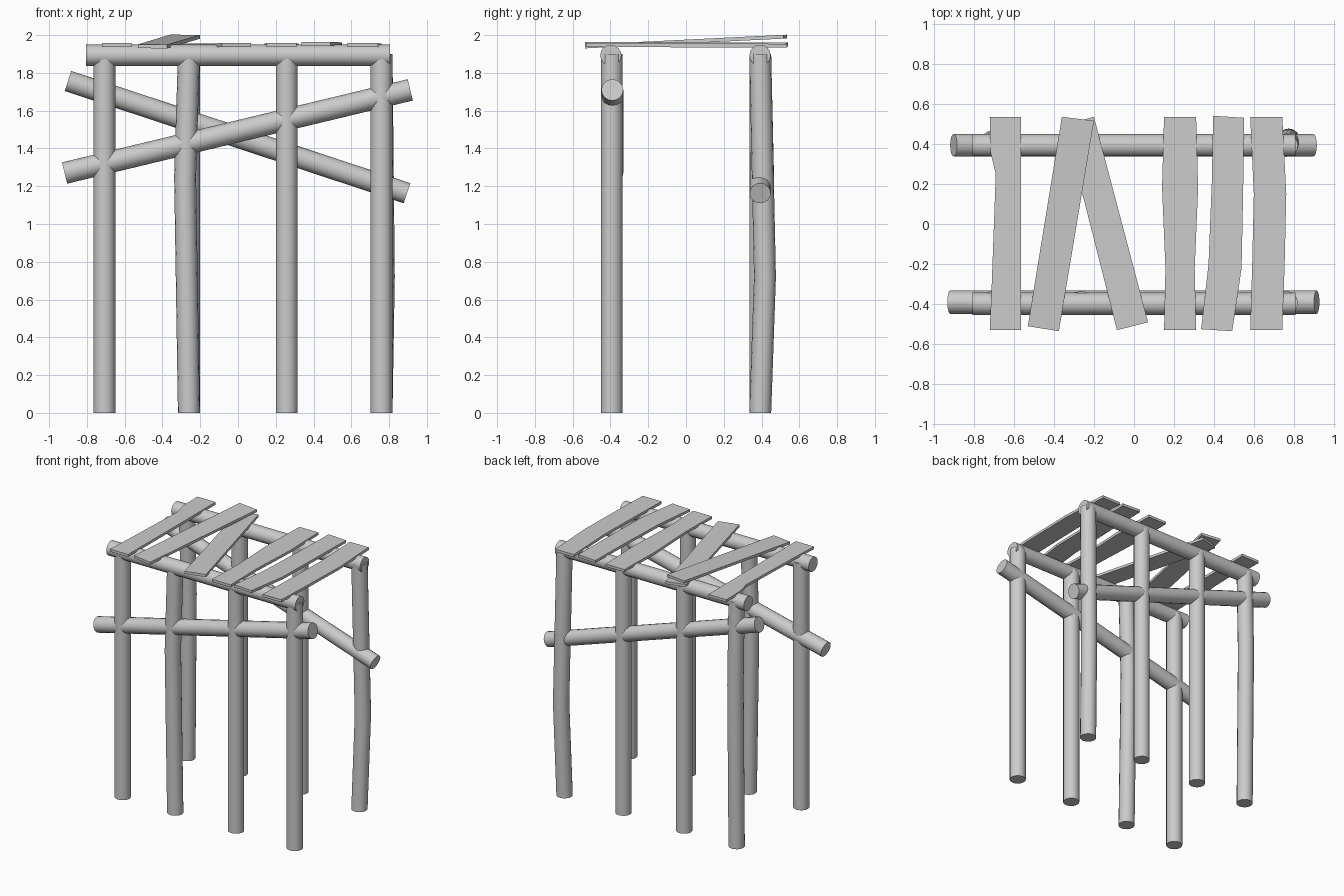
import bpy, bmesh, math
from mathutils import Vector

if "Cube" in bpy.data.objects:
    bpy.data.objects.remove(bpy.data.objects["Cube"])

SIDES = 16


def finish(bm, name, smooth):
    bmesh.ops.recalc_face_normals(bm, faces=bm.faces)
    me = bpy.data.meshes.new(name)
    bm.to_mesh(me)
    bm.free()
    ob = bpy.data.objects.new(name, me)
    bpy.context.collection.objects.link(ob)
    if smooth:
        bpy.ops.object.select_all(action='DESELECT')
        ob.select_set(True)
        bpy.context.view_layer.objects.active = ob
        bpy.ops.object.shade_smooth_by_angle(angle=math.radians(40))
    return ob


def pole(name, points, axis_end=None, r=0.06):
    """Round log swept through points, all rings square to the overall axis."""
    pts = [Vector(p) for p in points]
    q = (pts[-1] - pts[0]).to_track_quat('Z', 'Y')
    bm = bmesh.new()
    rings = []
    for p in pts:
        rings.append([bm.verts.new(p + q @ Vector((
            r * math.cos(2 * math.pi * i / SIDES),
            r * math.sin(2 * math.pi * i / SIDES), 0))) for i in range(SIDES)])
    for a, b in zip(rings, rings[1:]):
        for i in range(SIDES):
            j = (i + 1) % SIDES
            bm.faces.new((a[i], a[j], b[j], b[i]))
    bm.faces.new(rings[0])
    bm.faces.new(rings[-1])
    return finish(bm, name, True)


def plank(name, left, right, z_front, z_back, t=0.02):
    """Flat board: left and right edges as (x, y) from front to back."""
    bm = bmesh.new()

    def z(y):
        return z_front + (z_back - z_front) * (y + 0.53) / 1.06
    rows = []
    for (lx, ly), (rx, ry) in zip(left, right):
        rows.append([bm.verts.new(c) for c in (
            (lx, ly, z(ly)), (rx, ry, z(ry)),
            (rx, ry, z(ry) + t), (lx, ly, z(ly) + t))])
    for a, b in zip(rows, rows[1:]):
        for i in range(4):
            j = (i + 1) % 4
            bm.faces.new((a[i], a[j], b[j], b[i]))
    bm.faces.new(rows[0])
    bm.faces.new(rows[-1])
    return finish(bm, name, False)


# Posts, some slightly bowed: (bow dx, bow dy, bow height)
bows = {('front', 1): (-0.02, 0.0, 1.25), ('back', 3): (0.012, 0.025, 0.72),
        ('back', 0): (0.0, 0.015, 1.25)}
for side, y in (('front', -0.393), ('back', 0.393)):
    for k, x in enumerate((-0.707, -0.26, 0.258, 0.76)):
        pts = [(x, y, 0), (x, y, 1.9)]
        if (side, k) in bows:
            dx, dy, h = bows[side, k]
            pts.insert(1, (x + dx, y + dy, h))
        pole(f"{side}_post_{k + 1}", pts, r=0.058)

# Long beams on the posts
for side, y in (('front', -0.398), ('back', 0.392)):
    pole(f"{side}_beam", [(-0.805, y, 1.893), (0.805, y, 1.893)], r=0.056)

# Slanted braces
pole("front_brace", [(-0.918, -0.39, 1.27), (0.912, -0.39, 1.71)], r=0.058)
pole("back_brace", [(-0.9, 0.393, 1.757), (0.895, 0.393, 1.163)], r=0.056)

# Roof planks with uneven edges
plank("plank_1",
      [(-0.72, -0.53), (-0.71, -0.3), (-0.69, 0.25), (-0.717, 0.36), (-0.72, 0.535)],
      [(-0.565, -0.53), (-0.565, -0.3), (-0.565, 0.25), (-0.565, 0.36), (-0.565, 0.535)],
      1.937, 1.934)
plank("plank_2_raised", [(-0.53, -0.51), (-0.36, 0.535)],
      [(-0.375, -0.535), (-0.20, 0.515)], 1.93, 1.982)
plank("plank_3", [(-0.085, -0.53), (-0.345, 0.495)],
      [(0.07, -0.49), (-0.20, 0.535)], 1.937, 1.936)
plank("plank_4",
      [(0.15, -0.53), (0.157, -0.22), (0.14, 0.18), (0.15, 0.535)],
      [(0.31, -0.53), (0.303, -0.22), (0.32, 0.18), (0.31, 0.535)],
      1.937, 1.934)
plank("plank_5",
      [(0.335, -0.525), (0.372, -0.2), (0.388, 0.2), (0.395, 0.54)],
      [(0.49, -0.535), (0.537, -0.22), (0.545, 0.18), (0.55, 0.53)],
      1.943, 1.94)
plank("plank_6",
      [(0.58, -0.53), (0.59, -0.2), (0.598, 0.15), (0.58, 0.535)],
      [(0.74, -0.53), (0.752, -0.2), (0.76, 0.15), (0.74, 0.535)],
      1.937, 1.934)
